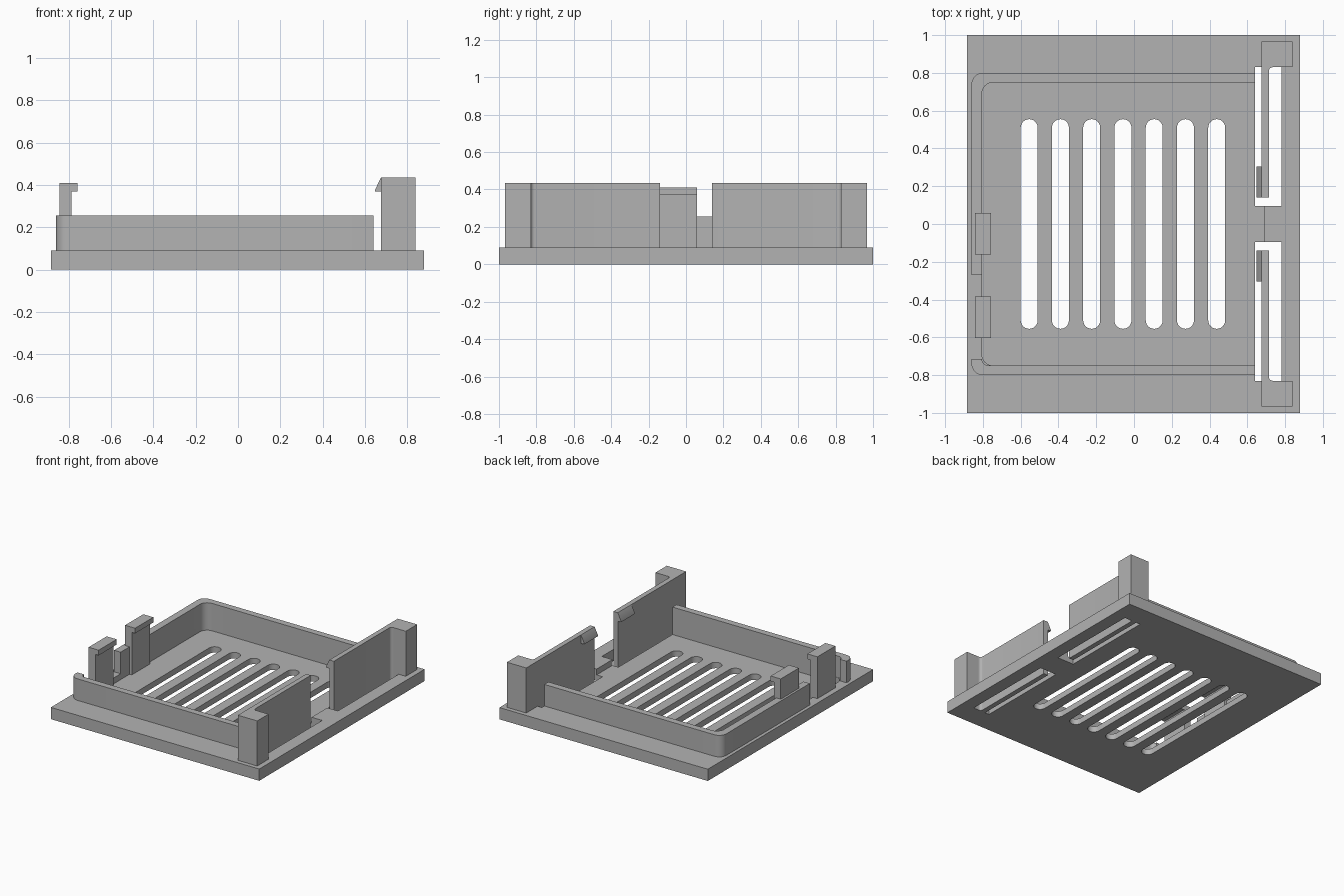
import bpy, bmesh, math

cube = bpy.data.objects.get("Cube")
if cube:
    bpy.data.objects.remove(cube, do_unlink=True)

GREY = (0.45, 0.45, 0.45, 1)
mat = bpy.data.materials.new("plain grey")
mat.use_nodes = True
mat.diffuse_color = GREY
mat.node_tree.nodes["Principled BSDF"].inputs["Base Color"].default_value = GREY

TOP, FLOOR, RIM, ARM = 0.09, 0.045, 0.255, 0.435


def arc(cx, cy, r, start, end, n=8):
    """Points on an arc, angles in degrees."""
    angles = [math.radians(start + (end - start) * i / n) for i in range(n + 1)]
    return [(cx + r * math.cos(a), cy + r * math.sin(a)) for a in angles]


def rect(x0, x1, y0, y1):
    return [(x0, y0), (x1, y0), (x1, y1), (x0, y1)]


def flip(points, s):
    return [(x, y * s) for x, y in points]


def prism(name, outlines, lo, hi, along_y=False):
    """Extrude closed outlines along z, or x-z outlines along y."""
    bm = bmesh.new()
    for pts in outlines:
        verts = [bm.verts.new((a, lo, b) if along_y else (a, b, lo)) for a, b in pts]
        face = bm.faces.new(verts)
        geom = bmesh.ops.extrude_face_region(bm, geom=[face])["geom"]
        shift = (0, hi - lo, 0) if along_y else (0, 0, hi - lo)
        bmesh.ops.translate(bm, vec=shift,
                            verts=[g for g in geom if isinstance(g, bmesh.types.BMVert)])
    bmesh.ops.recalc_face_normals(bm, faces=bm.faces[:])
    mesh = bpy.data.meshes.new(name)
    bm.to_mesh(mesh)
    bm.free()
    obj = bpy.data.objects.new(name, mesh)
    bpy.context.collection.objects.link(obj)
    finish(obj)
    return obj


def finish(obj):
    mesh = obj.data
    mesh.materials.clear()
    mesh.materials.append(mat)
    mesh.polygons.foreach_set("use_smooth", [True] * len(mesh.polygons))
    mesh.set_sharp_from_angle(angle=math.radians(30))


def cut(obj, cutters):
    for c in cutters:
        mod = obj.modifiers.new("cut", 'BOOLEAN')
        mod.operation, mod.solver, mod.object = 'DIFFERENCE', 'EXACT', c
    graph = bpy.context.evaluated_depsgraph_get()
    mesh = bpy.data.meshes.new_from_object(obj.evaluated_get(graph))
    obj.modifiers.clear()
    obj.data = mesh
    for c in cutters:
        bpy.data.objects.remove(c, do_unlink=True)
    finish(obj)


# Base plate with a shallow tray, vent slots and openings around the arms
base = prism("base_plate", [rect(-0.885, 0.88, -1, 1)], 0, TOP)
R = 0.06
tray_outline = ([(0.69, -0.75), (0.69, 0.75)] + arc(-0.805 + R, 0.75 - R, R, 90, 180)
                + arc(-0.805 + R, -0.75 + R, R, 180, 270))
tray = prism("tray_cutter", [tray_outline], FLOOR, 0.2)
openings = []
for i in range(7):
    x = -0.555 + i * 0.1655
    openings.append(arc(x, 0.51, 0.045, 0, 180, 12) + arc(x, -0.51, 0.045, 180, 360, 12))
for s in (1, -1):
    openings.append(flip(rect(0.64, 0.78, 0.095, 0.83), s))
slots = prism("opening_cutter", openings, -0.1, 0.3)
cut(base, [tray, slots])


# Rim: two L-shaped walls with rounded corners and a gap between them
def rim(name, s, end, inner_r):
    outer = arc(-0.86 + R, 0.8 - R, R, 90, 180)
    inner = arc(-0.805 + inner_r, 0.75 - inner_r, inner_r, 180, 90)
    pts = [(0.64, 0.8)] + outer + [(-0.86, end), (-0.805, end)] + inner + [(0.64, 0.75)]
    prism(name, [flip(pts, s)], TOP, RIM)


rim("back_rim", 1, -0.27, R)
rim("front_rim", -1, 0.714, 0.035)

# Fixed hooks on the right side
hook = [(-0.843, FLOOR), (-0.786, FLOOR), (-0.786, 0.37), (-0.758, 0.37),
        (-0.758, 0.41), (-0.843, 0.41)]
prism("rear_hook", [hook], -0.162, 0.058, True)
prism("front_hook", [hook], -0.603, -0.385, True)

# Spring arms with end posts and bevelled catches on the left side
catch = [(0.68, 0.37), (0.648, 0.37), (0.648, 0.378), (0.676, ARM), (0.68, ARM)]
for s, side in ((1, "back"), (-1, "front")):
    arm = ([(0.676, 0.14), (0.714, 0.14)] + arc(0.734, 0.81, 0.02, 180, 90, 5)
           + [(0.734, 0.84), (0.676, 0.84)])
    prism(side + "_spring_arm", [flip(arm, s)], 0, ARM)
    prism(side + "_post", [flip(rect(0.676, 0.84, 0.83, 0.967), s)], TOP, ARM)
    lo, hi = sorted((0.14 * s, 0.305 * s))
    prism(side + "_catch", [catch], lo, hi, True)
